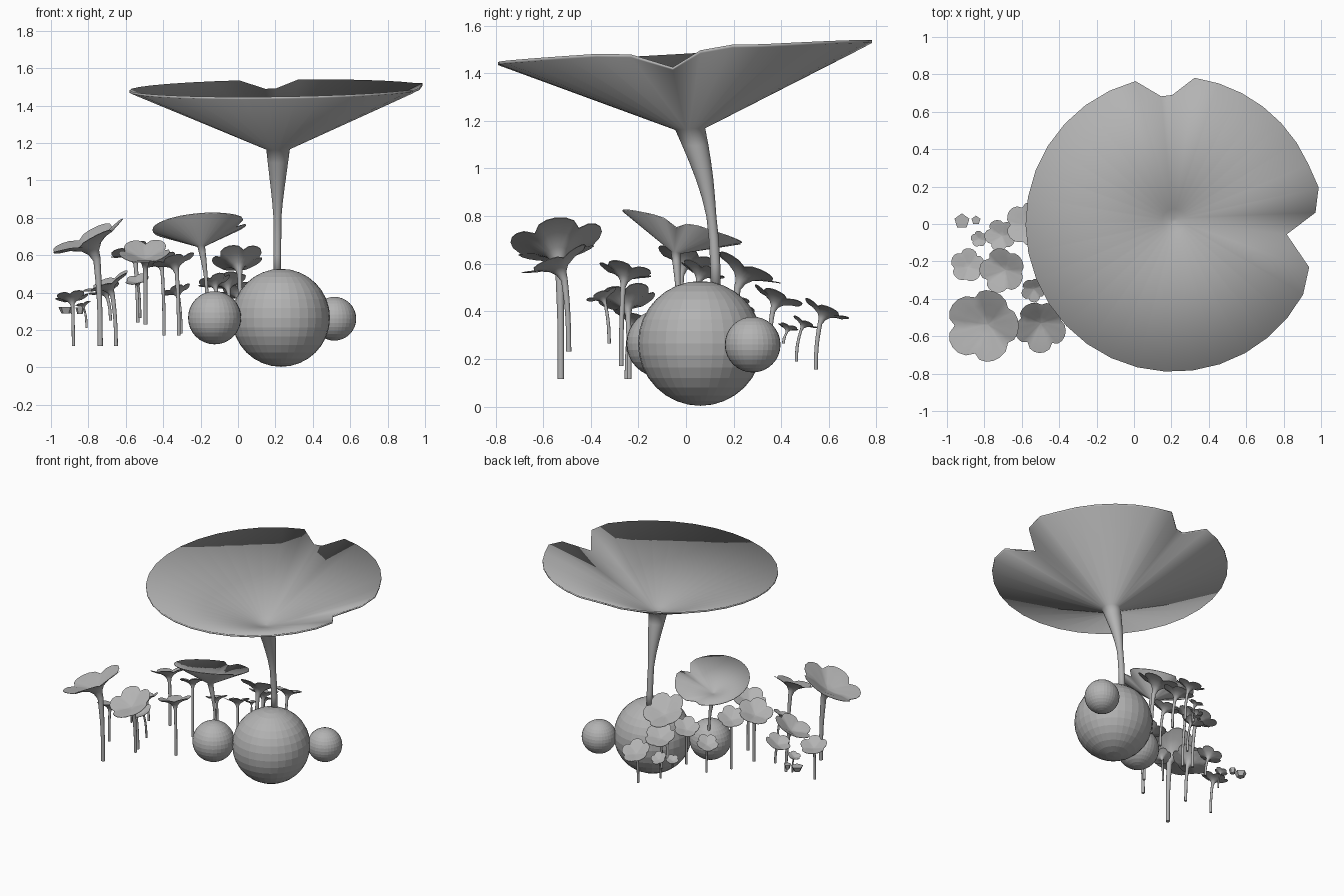
import bpy, bmesh, math
from mathutils import Vector

if "Cube" in bpy.data.objects:
    bpy.data.objects.remove(bpy.data.objects["Cube"])

grey = bpy.data.materials.new("plain_grey")
grey.diffuse_color = (0.45, 0.45, 0.45, 1)
grey.use_nodes = True
grey.node_tree.nodes["Principled BSDF"].inputs["Base Color"].default_value = grey.diffuse_color


def finish(name, bm, smooth=None):
    bmesh.ops.recalc_face_normals(bm, faces=bm.faces[:])
    me = bpy.data.meshes.new(name)
    bm.to_mesh(me)
    bm.free()
    me.materials.append(grey)
    ob = bpy.data.objects.new(name, me)
    bpy.context.collection.objects.link(ob)
    if smooth == 180:
        for p in me.polygons:
            p.use_smooth = True
    elif smooth:
        bpy.ops.object.select_all(action='DESELECT')
        ob.select_set(True)
        bpy.context.view_layer.objects.active = ob
        bpy.ops.object.shade_smooth_by_angle(angle=math.radians(smooth))
    return ob


def plant(name, base, centre, r, slope, outline, profile, inner, depth, stem_r, thick, smooth):
    """Stem and funnel in one skin. outline: (angle, radius factor);
    profile, inner: (radius, height) from hub to rim, both as fractions."""
    base, centre = Vector(base), Vector(centre)
    sx, sy = slope
    axis = Vector((-sx, -sy, 1)) * depth
    hub = centre - axis
    bm = bmesh.new()
    rings = []

    def ring(c, rad, tilt):
        vs = []
        for a, f in outline:
            x, y = rad * math.cos(a), rad * math.sin(a)
            vs.append(bm.verts.new(c + Vector((x, y, (sx * x + sy * y) * tilt))))
        rings.append(vs)

    def funnel(s, h, lift):
        # petals dip along the funnel where the outline is notched
        vs = []
        for a, f in outline:
            g = 1 + (f - 1) * s
            x, y = r * s * g * math.cos(a), r * s * g * math.sin(a)
            p = hub + axis * (h * g) + Vector((x, y, sx * x + sy * y + lift))
            vs.append(bm.verts.new(p))
        rings.append(vs)

    # bent stem, widening towards the hub
    p1 = base + Vector((0, 0, 0.5 * (hub.z - base.z)))
    p2 = p1.lerp(hub, 0.45)
    n = 8
    for i in range(n):
        t = i / n
        u = 1 - t
        c = base * u**3 + p1 * 3 * u * u * t + p2 * 3 * u * t * t + hub * t**3
        w = stem_r + max(0, t - 0.4) / 0.6 * (profile[0][0] * r - stem_r)
        ring(c, w, t * t)
    # underside, then upper side
    for s, h in profile:
        funnel(s, h, 0)
    for s, h in reversed(inner):
        funnel(s, h, thick)
    for a, b in zip(rings, rings[1:]):
        m = len(a)
        for i in range(m):
            bm.faces.new((a[i], a[(i + 1) % m], b[(i + 1) % m], b[i]))
    bm.faces.new(rings[0])
    bm.faces.new(rings[-1])
    return finish(name, bm, smooth)


# Three round balls at the foot
for name, c, r in (("ball_large", (0.23, 0.06, 0.265), 0.262),
                   ("ball_left", (-0.125, -0.108, 0.265), 0.142),
                   ("ball_right", (0.515, 0.28, 0.26), 0.117)):
    bm = bmesh.new()
    bmesh.ops.create_uvsphere(bm, u_segments=32, v_segments=16, radius=r)
    bmesh.ops.translate(bm, verts=bm.verts[:], vec=c)
    finish(name, bm)

# Notched leaf outline, shared by the two funnel leaves
rad = math.radians
leaf = [(rad(-5.6), 0.77)]
leaf += [(rad(4.5 + 77.2 * i / 8), (0.965, 1.015)[i] if i < 2 else 1) for i in range(9)]
leaf += [(rad(90.5), 0.87), (rad(95.5), 0.865)]
leaf += [(rad(104.8 + 237.5 * i / 22), 0.965 if i == 22 else 1) for i in range(23)]
cone = [(0.08, 0), (1, 1)]
inside = [(0.01, -0.05), (0.08, 0), (1, 1)]
plant("giant_leaf", (0.21, 0.125, 0.48), (0.21, 0, 1.48), 0.79, (0.014, 0.058),
      leaf, cone, inside, 0.315, 0.021, 0.013, 180)
plant("small_leaf", (-0.165, -0.03, 0.3), (-0.205, -0.015, 0.752), 0.252, (0.08, -0.27),
      leaf, cone, inside, 0.105, 0.009, 0.005, 180)

# Five-petal trumpet flowers: centre x, y, z, radius, rim slope x, y, foot height
trumpet = [(0.1, 0), (0.15, 0.3), (0.28, 0.55), (0.6, 0.82), (1, 1)]
face = [(0.02, 0.5), (0.28, 0.6), (0.6, 0.82), (1, 1)]
flowers = [
    (-0.81, -0.545, 0.70, 0.19, 0.45, 0.12, 0.115),
    (-0.50, -0.55, 0.62, 0.135, 0.05, 0.45, 0.23),
    (-0.705, -0.25, 0.46, 0.118, 0.45, 0.1, 0.115),
    (-0.89, -0.22, 0.38, 0.088, 0.1, -0.3, 0.115),
    (-0.54, -0.355, 0.47, 0.062, 0.2, 0.4, 0.265),
    (-0.715, -0.06, 0.42, 0.082, 0.35, -0.1, 0.25),
    (-0.83, -0.08, 0.34, 0.042, 0.3, -0.1, 0.21),
    (-0.57, 0.0, 0.63, 0.115, 0.3, -0.25, 0.24),
    (-0.345, -0.25, 0.575, 0.11, 0.25, -0.2, 0.17),
    (0.0, 0.26, 0.585, 0.135, 0.1, -0.5, 0.2),
    (0.0, 0.59, 0.41, 0.092, 0.1, -0.45, 0.155),
    (-0.06, 0.39, 0.465, 0.1, 0.15, -0.4, 0.2),
    (-0.19, 0.43, 0.335, 0.042, 0.2, -0.3, 0.265),
    (-0.125, 0.50, 0.355, 0.05, 0.1, -0.5, 0.19),
    (-0.13, 0.18, 0.465, 0.085, 0.25, -0.35, 0.17),
    (-0.33, 0.22, 0.415, 0.072, 0.3, -0.3, 0.18),
    (-0.42, 0.07, 0.575, 0.09, 0.25, -0.35, 0.17),
]
for i, (x, y, z, r, sx, sy, foot) in enumerate(flowers):
    depth = min(0.65 * r, 0.8 * (z - foot))
    back = depth + 0.04
    petals = []
    for k in range(30):
        a = 2 * math.pi * k / 30
        petals.append((a + 0.9 * i, 0.83 + 0.2 * abs(math.cos(2.5 * a)) ** 0.6))
    plant("flower_%02d" % (i + 1), (x + sx * back, y + sy * back, foot), (x, y, z), r,
          (sx, sy), petals, trumpet, face, depth, 0.004 + 0.05 * r, 0.003, 40)

# Two tiny stemless buds
for name, c, r in (("bud_a", (-0.92, 0.015, 0.305), 0.042),
                   ("bud_b", (-0.845, 0.02, 0.302), 0.025)):
    bm = bmesh.new()
    bmesh.ops.create_cone(bm, cap_ends=True, segments=5, radius1=r * 0.6, radius2=r, depth=0.035)
    bmesh.ops.translate(bm, verts=bm.verts[:], vec=c)
    finish(name, bm)
